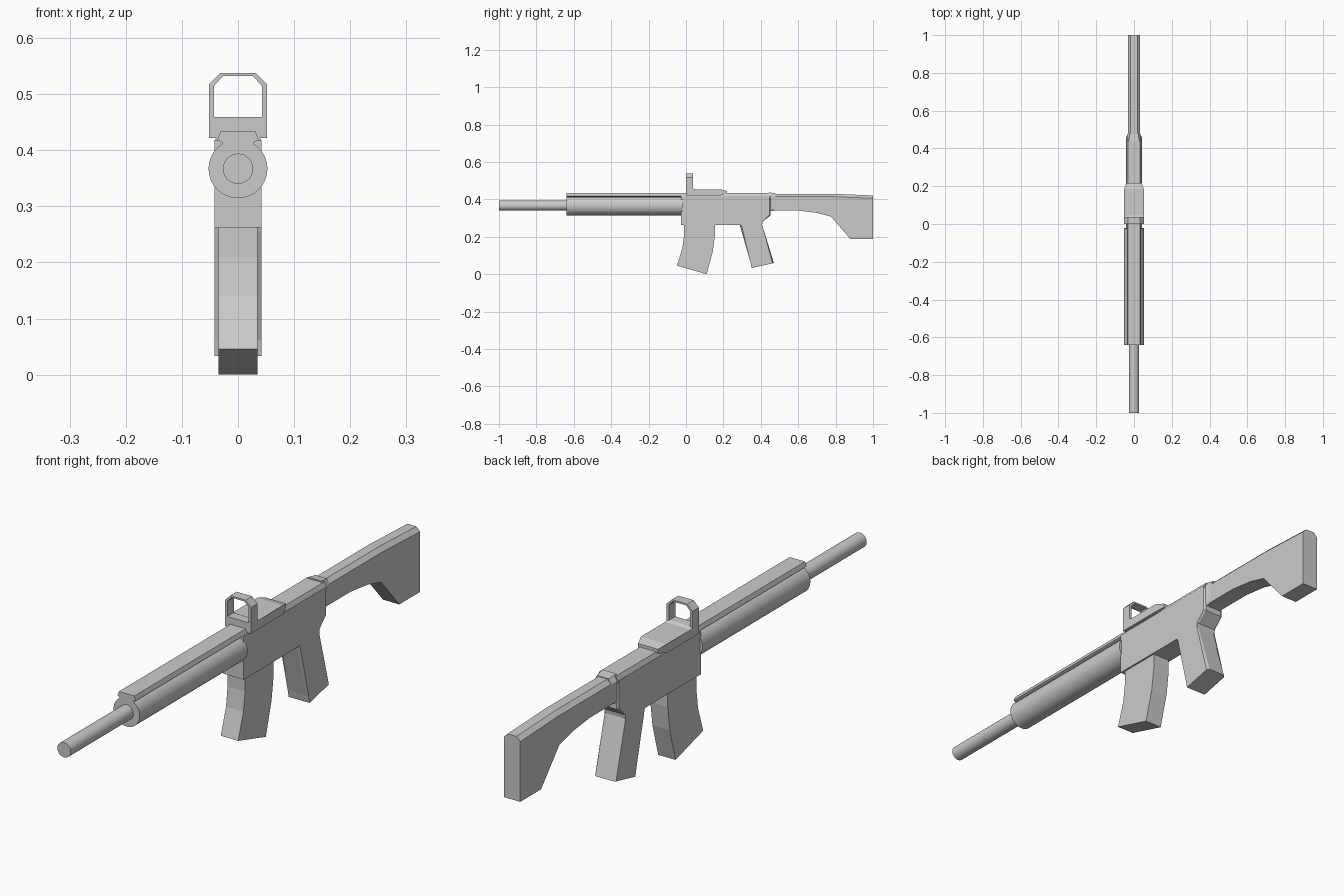
import bpy, bmesh, math
from mathutils import Vector

if "Cube" in bpy.data.objects:
    bpy.data.objects.remove(bpy.data.objects["Cube"])


def finish(bm, name):
    bmesh.ops.recalc_face_normals(bm, faces=bm.faces)
    me = bpy.data.meshes.new(name)
    bm.to_mesh(me)
    bm.free()
    ob = bpy.data.objects.new(name, me)
    bpy.context.collection.objects.link(ob)
    return ob


def prism(name, pts, to3d, sweep, rims=(), width=0.0):
    """Extrude a profile; bevel the rim edges along the listed profile sides."""
    bm = bmesh.new()
    face = bm.faces.new([bm.verts.new(to3d(*p)) for p in pts])
    ext = bmesh.ops.extrude_face_region(bm, geom=[face])
    bmesh.ops.translate(bm, vec=sweep, verts=[v for v in ext["geom"] if isinstance(v, bmesh.types.BMVert)])
    if rims:
        ends = [{Vector(to3d(*pts[i])).yz.to_tuple(4),
                 Vector(to3d(*pts[(i + 1) % len(pts)])).yz.to_tuple(4)} for i in rims]
        edges = [e for e in bm.edges if {v.co.yz.to_tuple(4) for v in e.verts} in ends]
        bmesh.ops.bevel(bm, geom=edges, offset=width, segments=1, affect='EDGES')
    return finish(bm, name)


def side_part(name, pts, half, rims=(), width=0.0):
    return prism(name, pts, lambda y, z: (-half, y, z), (2 * half, 0, 0), rims, width)


def front_part(name, half_pts, y0, y1):
    pts = half_pts + [(-x, z) for x, z in reversed(half_pts)]
    return prism(name, pts, lambda x, z: (x, y0, z), (0, y1 - y0, 0))


def tube(name, r, y0, y1, z=0.367, sides=32):
    pts = [(r * math.cos(2 * math.pi * i / sides), z + r * math.sin(2 * math.pi * i / sides))
           for i in range(sides)]
    ob = prism(name, pts, lambda x, z: (x, y0, z), (0, y1 - y0, 0))
    bpy.context.view_layer.objects.active = ob
    ob.select_set(True)
    bpy.ops.object.shade_smooth_by_angle(angle=math.radians(35))
    ob.select_set(False)
    return ob


# Barrel, handguard and the dovetail rail above them
tube("barrel", 0.027, -1.0, -0.62)
tube("handguard", 0.0525, -0.64, -0.02)
front_part("top_rail", [(0.026, 0.40), (0.028, 0.414), (0.037, 0.418), (0.031, 0.434)], -0.64, 0.45)

# Receiver body, with a shoulder over the grip
side_part("receiver", [(-0.027, 0.262), (-0.027, 0.418), (0.452, 0.418), (0.452, 0.315),
                       (0.407, 0.278), (0.40, 0.262)], 0.042, rims=(2, 3), width=0.006)
front_part("receiver_top", [(0.041, 0.41), (0.041, 0.418), (0.033, 0.434)], 0.0, 0.45)

# Curved magazine
side_part("magazine", [(-0.010, 0.28), (-0.010, 0.21), (-0.019, 0.14), (-0.049, 0.046),
                       (0.11, 0.0), (0.143, 0.12), (0.155, 0.21), (0.155, 0.28)], 0.035)

# Slanted pistol grip with chamfered front and back
side_part("pistol_grip", [(0.285, 0.275), (0.29, 0.255), (0.345, 0.062), (0.351, 0.033),
                          (0.470, 0.060), (0.407, 0.265), (0.41, 0.285)],
          0.042, rims=(1, 4), width=0.008)

# Collar where the stock joins
collar = front_part("stock_collar", [(0.034, 0.335), (0.039, 0.345), (0.039, 0.418), (0.027, 0.438)], 0.44, 0.478)
for v in collar.data.vertices:
    if v.co.y > 0.46:
        v.co.x *= 0.85
        v.co.z = 0.385 + (v.co.z - 0.385) * 0.9

# Shoulder stock with chamfered comb
side_part("stock", [(0.45, 0.43), (0.78, 0.43), (1.0, 0.421), (1.0, 0.187), (0.88, 0.187),
                    (0.775, 0.308), (0.70, 0.328), (0.60, 0.34), (0.45, 0.34)],
          0.033, rims=(0, 1), width=0.015)

# Sight base with sloped tail
base = side_part("sight_base", [(0.0, 0.422), (0.0, 0.459), (0.035, 0.459), (0.045, 0.454),
                                (0.185, 0.454), (0.218, 0.445), (0.218, 0.43), (0.185, 0.422)], 0.052)
for v in base.data.vertices:
    if v.co.y > 0.2:
        v.co.x *= 0.78

# Open sight frame with clipped corners
outer = [(0.052, 0.455), (0.052, 0.517), (0.031, 0.538)]
inner = [(0.043, 0.455), (0.043, 0.514), (0.027, 0.532)]
front_part("sight_frame", outer + [(0.0, 0.538)], 0.0, 0.037).name = "sight_frame"
frame = bpy.data.objects["sight_frame"]
hole = front_part("sight_window_cutter", [(0.043, 0.44)] + inner[1:], -0.02, 0.06)
hole.hide_render = True
bpy.data.objects.remove(frame)
bpy.data.objects.remove(hole)
loop_out = outer + [(-x, z) for x, z in reversed(outer)]
loop_in = inner + [(-x, z) for x, z in reversed(inner)]
prism("sight_frame", loop_out + loop_in[::-1], lambda x, z: (x, 0.0, z), (0, 0.037, 0))
